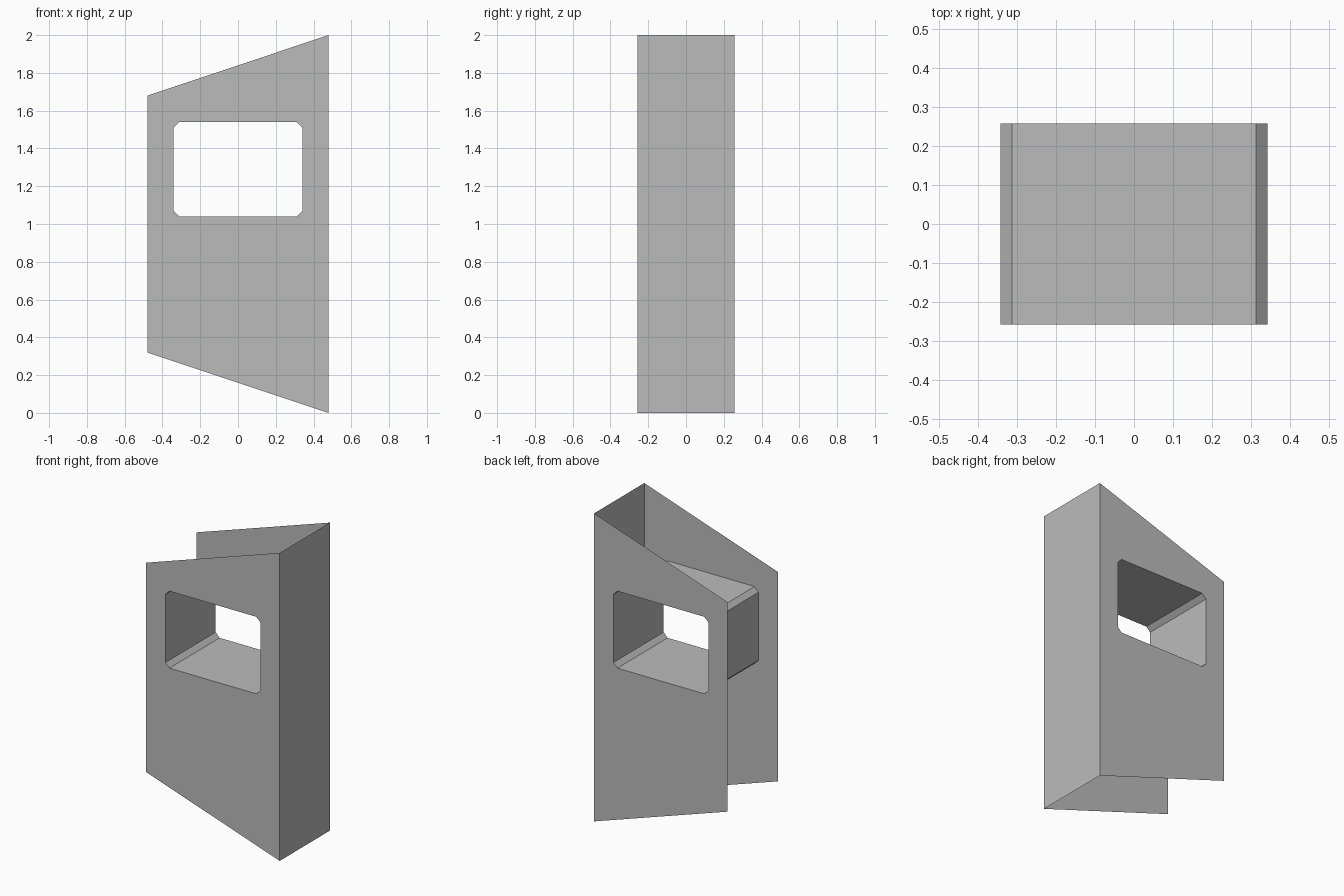
import bpy
import bmesh
from mathutils import Vector

cube = bpy.data.objects.get("Cube")
if cube:
    bpy.data.objects.remove(cube, do_unlink=True)

HALF_WIDTH, HALF_DEPTH = 0.48, 0.2575
HEIGHT, SLOPE = 2.0, 0.32

grey = bpy.data.materials.new("plain grey")
grey.use_nodes = True
colour = (0.5, 0.5, 0.5, 1)
grey.diffuse_color = colour
grey.node_tree.nodes["Principled BSDF"].inputs["Base Color"].default_value = colour


def finish(name, bm):
    mesh = bpy.data.meshes.new(name)
    bm.to_mesh(mesh)
    bm.free()
    mesh.materials.append(grey)
    obj = bpy.data.objects.new(name, mesh)
    bpy.context.collection.objects.link(obj)


def window_outline(half=0.341, low=1.04, high=1.54, cut=0.029):
    """Rectangle with clipped corners, anticlockwise from the front."""
    return [(half - cut, low), (half, low + cut),
            (half, high - cut), (half - cut, high),
            (cut - half, high), (-half, high - cut),
            (-half, low + cut), (cut - half, low)]


panel_outline = [(HALF_WIDTH, 0), (HALF_WIDTH, HEIGHT),
                 (-HALF_WIDTH, HEIGHT - SLOPE), (-HALF_WIDTH, SLOPE)]


def add_loop(bm, points, y):
    verts = [bm.verts.new((x, y, z)) for x, z in points]
    return [bm.edges.new((a, b)) for a, b in zip(verts, verts[1:] + verts[:1])]


# Thin sloped panels, each with the window opening
for name, side in (("front_panel", -1), ("back_panel", 1)):
    bm = bmesh.new()
    edges = add_loop(bm, panel_outline, side * HALF_DEPTH)
    edges += add_loop(bm, window_outline(), side * HALF_DEPTH)
    outward = Vector((0, side, 0))
    bmesh.ops.triangle_fill(bm, edges=edges, use_beauty=True, normal=outward)
    bm.normal_update()
    bmesh.ops.reverse_faces(bm, faces=[f for f in bm.faces if f.normal.dot(outward) < 0])
    finish(name, bm)


def strip(name, points, closed):
    """Sheet that joins the front and back along a line of x, z points."""
    bm = bmesh.new()
    pairs = [[bm.verts.new((x, y, z)) for y in (-HALF_DEPTH, HALF_DEPTH)] for x, z in points]
    following = pairs[1:] + (pairs[:1] if closed else [])
    for (a, b), (d, c) in zip(pairs, following):
        bm.faces.new((a, b, c, d))
    bm.normal_update()
    return name, bm


# Full height side wall, facing outward
name, bm = strip("left_wall", panel_outline[:2], False)
bmesh.ops.reverse_faces(bm, faces=[f for f in bm.faces if f.normal.x < 0])
finish(name, bm)

# Window lining, facing into the opening
name, bm = strip("window_lining", window_outline(), True)
centre = Vector((0, 0, 1.29))
bmesh.ops.reverse_faces(bm, faces=[f for f in bm.faces
                                   if f.normal.dot(centre - f.calc_center_median()) < 0])
finish(name, bm)
